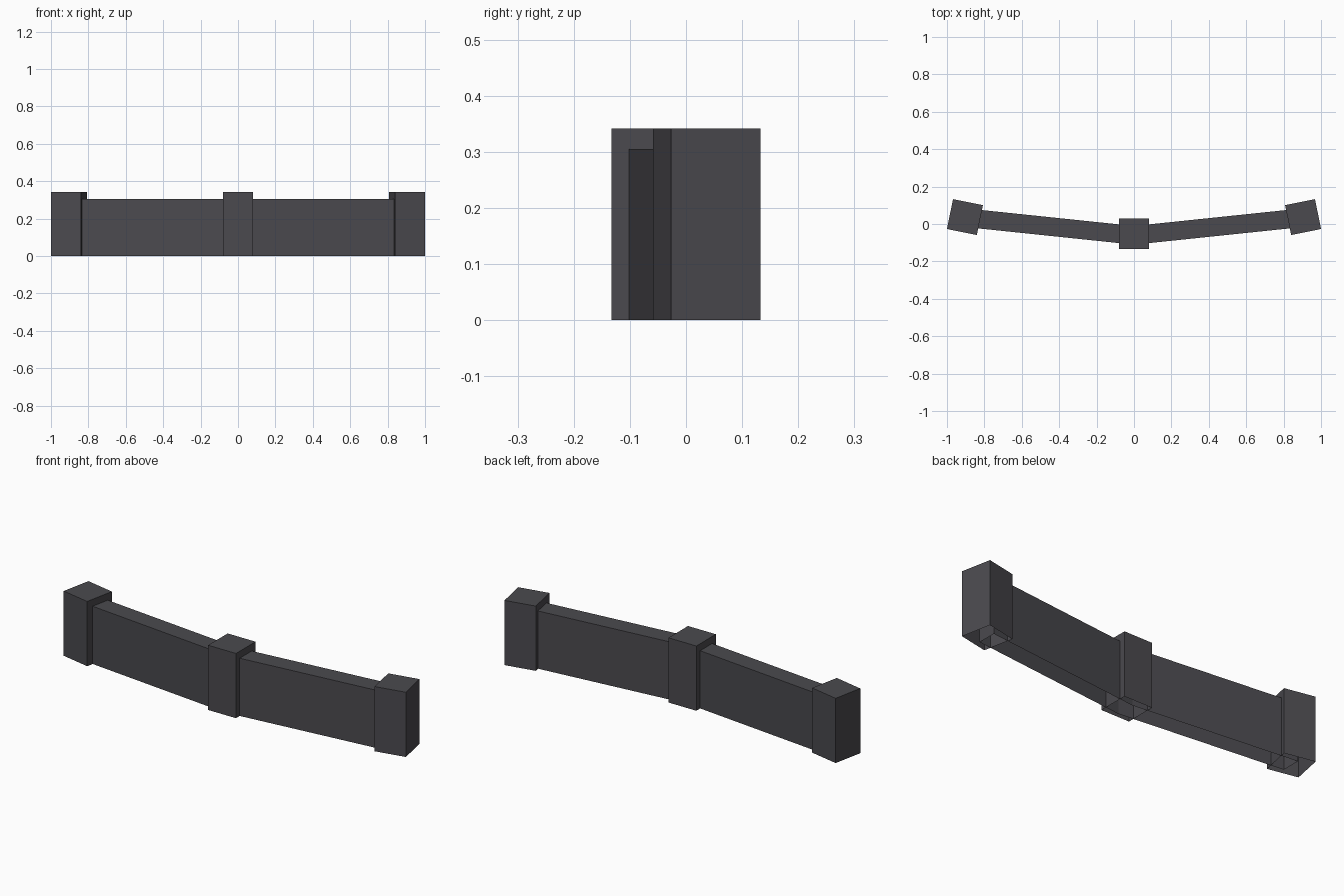
import bpy, bmesh, math
from mathutils import Vector, Matrix

if "Cube" in bpy.data.objects:
    bpy.data.objects.remove(bpy.data.objects["Cube"])

stone = bpy.data.materials.new("dark grey stone")
stone.diffuse_color = (0.07, 0.068, 0.077, 1)
stone.use_nodes = True
stone.node_tree.nodes["Principled BSDF"].inputs["Base Color"].default_value = stone.diffuse_color


def prism(name, outline, height):
    """Extrude a counter-clockwise outline up from z=0; underside left open."""
    bm = bmesh.new()
    low = [bm.verts.new((x, y, 0)) for x, y in outline]
    top = [bm.verts.new((x, y, height)) for x, y in outline]
    n = len(outline)
    for i in range(n):
        j = (i + 1) % n
        bm.faces.new((low[i], low[j], top[j], top[i]))
    # roof strip: split the outline into quads front/back
    for i in range(n // 2 - 1):
        bm.faces.new((top[i], top[i + 1], top[n - 2 - i], top[n - 1 - i]))
    me = bpy.data.meshes.new(name)
    bm.to_mesh(me)
    bm.free()
    me.materials.append(stone)
    ob = bpy.data.objects.new(name, me)
    bpy.context.collection.objects.link(ob)
    return ob


# Square posts: centre one straight, end ones turned to follow the bend
H = 0.0815
square = [(-H, -H), (H, -H), (H, H), (-H, H)]
for name, x, y, deg in (("left_post", -0.904, 0.037, -11.5),
                        ("centre_post", 0, -0.0515, 0),
                        ("right_post", 0.904, 0.037, 11.5)):
    post = prism(name, square, 0.342)
    post.location = (x, y, 0)
    post.rotation_euler.z = math.radians(deg)

# Bent wall running through the posts
path = [(-0.904, 0.034), (0, -0.0605), (0.904, 0.034)]
T = 0.05
front = [(x, y - T) for x, y in path]
back = [(x, y + T) for x, y in reversed(path)]
prism("bent_wall", front + back, 0.305)
